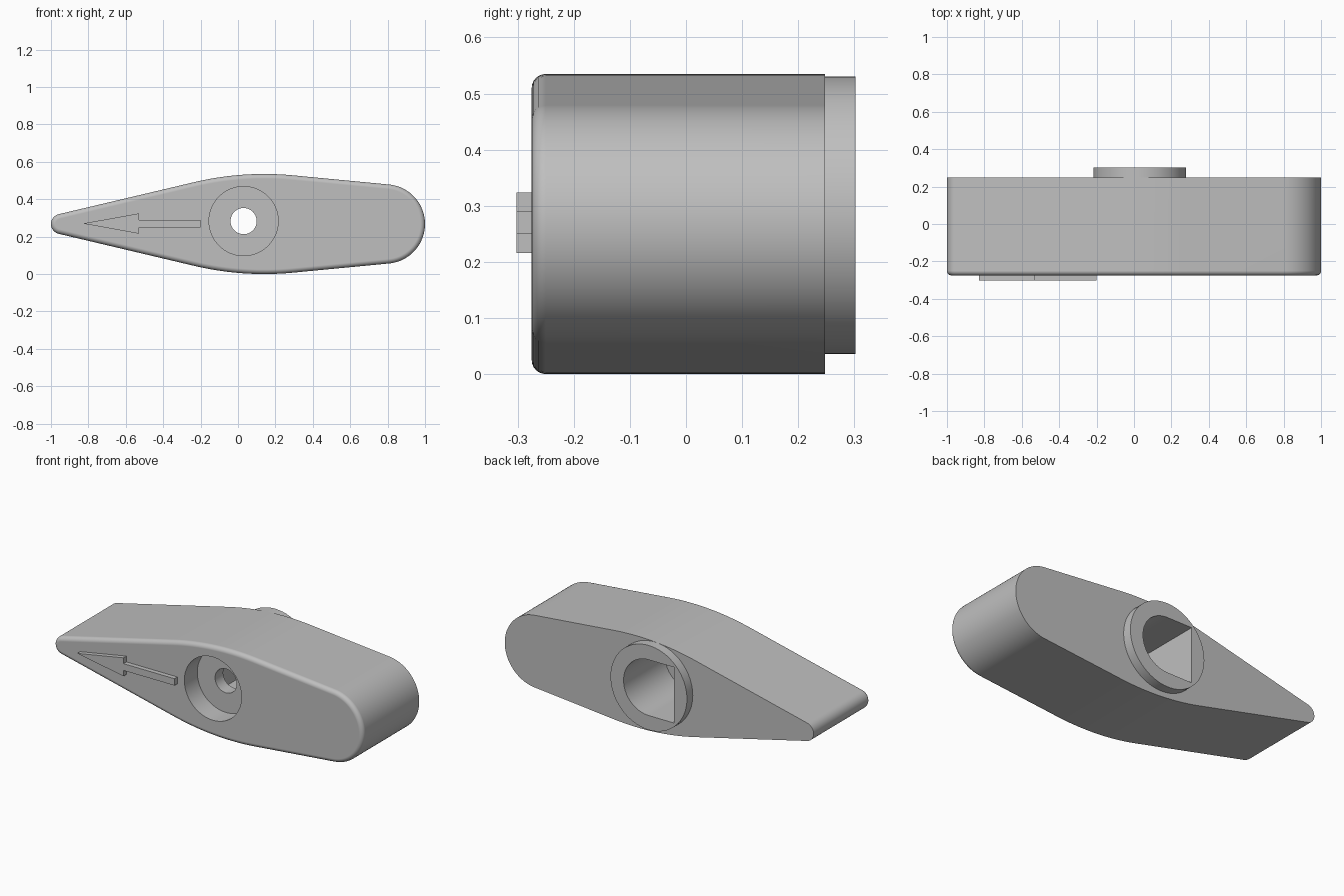
import bpy, bmesh
from math import sin, cos, pi, atan2, radians
from mathutils import Vector

cube = bpy.data.objects.get("Cube")
if cube:
    bpy.data.objects.remove(cube)

MID_Z = 0.2675            # height of the symmetry line of the grip
FRONT, BACK = -0.275, 0.248
HUB = (0.03, 0.283)       # x, z of the hub axis

grey = bpy.data.materials.new("plain grey")
grey.use_nodes = True
grey.diffuse_color = (0.52, 0.52, 0.52, 1)
grey.node_tree.nodes["Principled BSDF"].inputs["Base Color"].default_value = (0.52, 0.52, 0.52, 1)


def arc(cx, cz, r, a0, a1, n):
    return [(cx + r * cos(a0 + (a1 - a0) * i / n), cz + r * sin(a0 + (a1 - a0) * i / n))
            for i in range(n + 1)]


def loft(name, rings):
    """Skin a list of (y, outline) rings and cap both ends."""
    bm = bmesh.new()
    loops = [[bm.verts.new((x, y, z)) for x, z in pts] for y, pts in rings]
    for a, b in zip(loops, loops[1:]):
        for i in range(len(a)):
            j = (i + 1) % len(a)
            bm.faces.new((a[i], a[j], b[j], b[i]))
    bm.faces.new(loops[0])
    bm.faces.new(loops[-1])
    bmesh.ops.recalc_face_normals(bm, faces=bm.faces)
    mesh = bpy.data.meshes.new(name)
    bm.to_mesh(mesh)
    bm.free()
    mesh.materials.append(grey)
    obj = bpy.data.objects.new(name, mesh)
    bpy.context.collection.objects.link(obj)
    return obj


def prism(name, pts, y0, y1):
    return loft(name, [(y0, pts), (y1, pts)])


def disc(r, n=64):
    return arc(*HUB, r, 0, 2 * pi, n)[:-1]


def grip_outline(inset):
    """Tangent arcs: broad end, bulging flank, narrow tip; lower half mirrored."""
    right, left = pi / 2 - 0.094, pi / 2 + 0.232
    half = arc(0.788, 0, 0.212 - inset, 0, right, 20)
    half += arc(0.14, 0.2675 - 1.62, 1.62 - inset, right, left, 16)
    half += arc(-0.946, 0, 0.054 - inset, left, pi, 10)
    lower = [(x, -z) for x, z in half[-2:0:-1]]
    return [(x, z + MID_Z) for x, z in half + lower]


# Grip with a rounded front rim
FILLET, STEPS = 0.025, 6
rings = []
for i in range(STEPS + 1):
    a = pi / 2 * i / STEPS
    rings.append((FRONT + FILLET * (1 - sin(a)), grip_outline(FILLET * (1 - cos(a)))))
rings.reverse()
rings.sort(key=lambda ring: ring[0])
rings.append((BACK, grip_outline(0)))
grip = loft("grip", rings)

# Raised collar on the back, and the holes
collar = prism("collar", disc(0.2475), 0.15, 0.302)
counterbore = prism("counterbore_cutter", disc(0.185), -0.4, -0.155)
screw_hole = prism("screw_hole_cutter", disc(0.07, 40), -0.3, 0.1)
R = 0.163
socket_pts = arc(*HUB, R, -pi / 2, pi / 2, 32)
socket_pts += [(HUB[0] - R, HUB[1] + R), (HUB[0] - R, HUB[1] - R)]
socket = prism("shaft_socket_cutter", socket_pts, -0.08, 0.4)

tools = [(collar, 'UNION'), (counterbore, 'DIFFERENCE'),
         (socket, 'DIFFERENCE'), (screw_hole, 'DIFFERENCE')]
for tool, op in tools:
    tool.hide_render = True
    mod = grip.modifiers.new(tool.name, 'BOOLEAN')
    mod.operation, mod.solver, mod.object = op, 'EXACT', tool

# Bake the booleans and drop the helpers
bpy.context.view_layer.update()
baked = bpy.data.meshes.new_from_object(grip.evaluated_get(bpy.context.evaluated_depsgraph_get()))
grip.modifiers.clear()
grip.data = baked
for tool, _ in tools:
    bpy.data.objects.remove(tool)

# Raised direction arrow on the front
AZ = 0.27
upper = [(-0.83, 0), (-0.53, 0.054), (-0.53, 0.02), (-0.2, 0.02)]
pts = [(x, AZ + z) for x, z in upper] + [(x, AZ - z) for x, z in upper[:0:-1]]
prism("direction_arrow", pts, -0.302, FRONT + 0.01)

# Smooth curves, crisp edges
bpy.ops.object.select_all(action='DESELECT')
grip.select_set(True)
bpy.context.view_layer.objects.active = grip
bpy.ops.object.shade_smooth_by_angle(angle=radians(30))
weighted = grip.modifiers.new("even_shading", 'WEIGHTED_NORMAL')
weighted.keep_sharp = True
